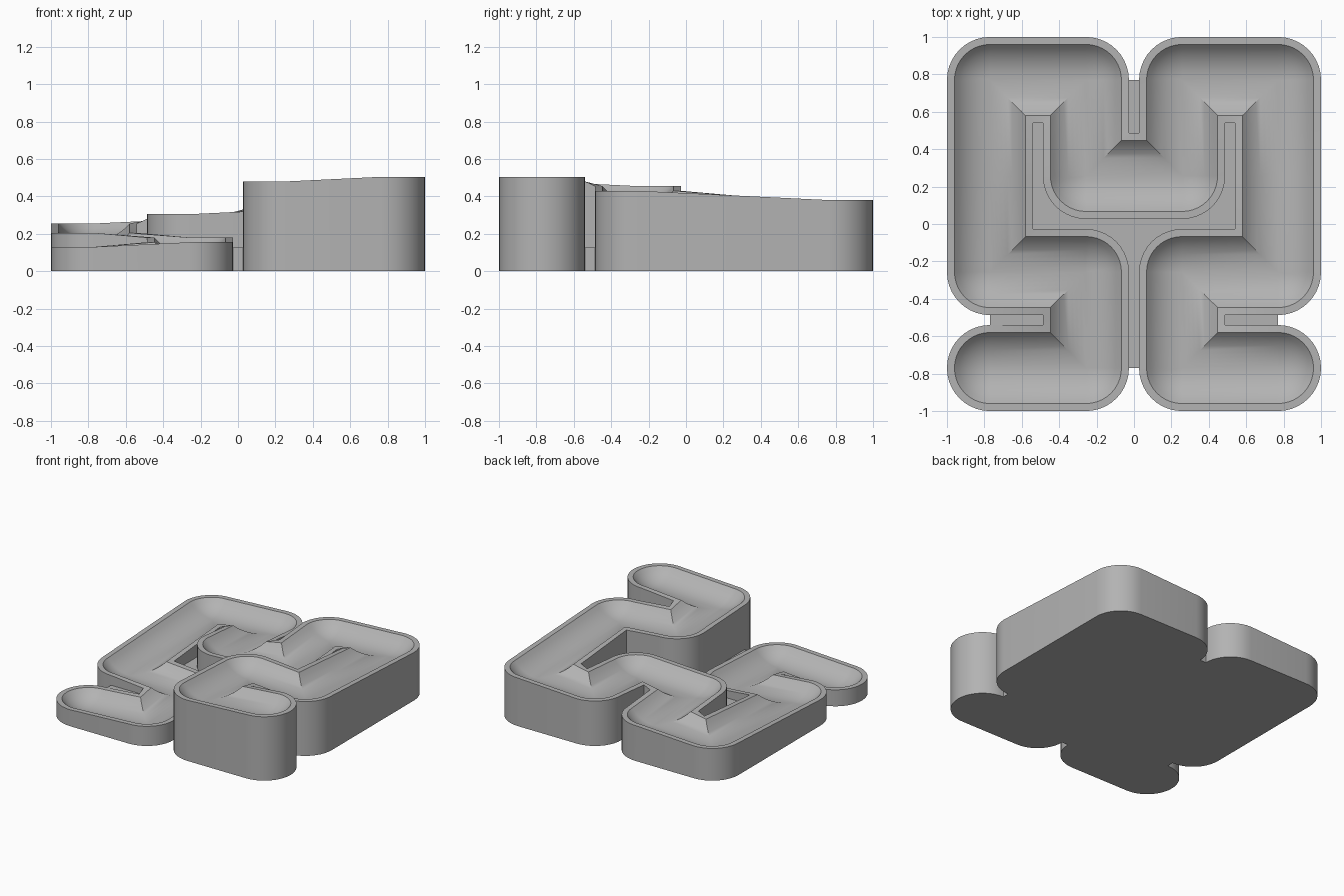
import bpy, bmesh, math
from mathutils import Vector, Matrix

if "Cube" in bpy.data.objects:
    bpy.data.objects.remove(bpy.data.objects["Cube"])

HALF = 0.23        # half width of the track
GROOVE = 0.19      # half width of the groove
DEPTH = 0.09       # groove depth
OUT, IN = 0.77, 0.257
TOP, STEP = 0.505, 0.025
ARC = 10           # steps in a quarter turn

grey = bpy.data.materials.new("plain_grey")
grey.use_nodes = True
color = (0.45, 0.45, 0.45, 1)
grey.diffuse_color = color
grey.node_tree.nodes["Principled BSDF"].inputs["Base Color"].default_value = color

# Folded track: right half from the start, mirrored for the left half
right = [(OUT, -OUT), (IN, -OUT), (IN, -IN), (OUT, -IN),
         (OUT, IN), (OUT, OUT), (IN, OUT), (IN, IN)]
nodes = [Vector(p) for p in right + [(-x, y) for x, y in reversed(right)]]


def rot(v, a):
    return Matrix.Rotation(a, 2) @ v


def stations():
    """Yield (node index, direction of +s side, direction of -s side)."""
    quarter = math.pi / 2
    last = len(nodes) - 1
    dirs = [(b - a).normalized() for a, b in zip(nodes, nodes[1:])]
    for i in range(last + 1):
        d0, d1 = dirs[max(i - 1, 0)], dirs[min(i, last - 1)]
        n0, n1 = rot(d0, quarter), rot(d1, quarter)
        turn = d0.x * d1.y - d0.y * d1.x
        if i == 0 or i == last:                     # round end cap
            steps = range(ARC, -1, -1) if i == 0 else range(ARC + 1)
            for k in steps:
                a = quarter * k / ARC * (1 if i == 0 else -1)
                yield i, rot(n0, a), -rot(-n0, -a)
        elif abs(turn) < 0.5:                       # straight
            yield i, n0, n0
        else:                                       # round outside, mitred inside
            for k in range(ARC + 1):
                arc, mitre = rot(n0, turn * quarter * k / ARC), n0 + n1
                yield (i, mitre, arc) if turn > 0 else (i, arc, mitre)


def sweep(name, profile):
    """Sweep a closed profile of (offset, height function) along the track."""
    bm = bmesh.new()
    rings = []
    for i, plus, minus in stations():
        rim = TOP - STEP * i
        ring = []
        for s, height in profile:
            p = nodes[i] + s * (plus if s > 0 else minus)
            ring.append(bm.verts.new((p.x, p.y, height(rim))))
        rings.append(ring)
    n = len(profile)
    for a, b in zip(rings, rings[1:]):
        for j in range(n):
            k = (j + 1) % n
            bm.faces.new((a[j], a[k], b[k], b[j]))
    bmesh.ops.remove_doubles(bm, verts=bm.verts, dist=1e-5)
    bmesh.ops.dissolve_degenerate(bm, edges=bm.edges, dist=1e-5)
    bmesh.ops.recalc_face_normals(bm, faces=bm.faces)
    return finish(name, bm)


def finish(name, bm):
    mesh = bpy.data.meshes.new(name)
    bm.to_mesh(mesh)
    bm.free()
    mesh.materials.append(grey)
    obj = bpy.data.objects.new(name, mesh)
    bpy.context.collection.objects.link(obj)
    return obj


def smooth(obj):
    bpy.ops.object.select_all(action='DESELECT')
    obj.select_set(True)
    bpy.context.view_layer.objects.active = obj
    bpy.ops.object.shade_smooth_by_angle(angle=math.radians(30))


def floor(rim):
    return 0.0


def level(drop):
    return lambda rim: rim - drop


# Grooved track
radius = (GROOVE ** 2 + DEPTH ** 2) / (2 * DEPTH)
profile = [(-HALF, floor), (-HALF, level(0))]
for k in range(-8, 9):
    s = GROOVE * k / 8
    profile.append((s, level(DEPTH - radius + math.sqrt(radius ** 2 - s ** 2))))
profile += [(HALF, level(0)), (HALF, floor), (0, floor)]
smooth(sweep("grooved_track", profile))

# Low web filling the gaps between the lanes
inset = HALF - 0.02
cutter = sweep("web_cutter", [(-inset, lambda r: -0.2), (-inset, lambda r: 0.8),
                              (0, lambda r: 0.8), (inset, lambda r: 0.8),
                              (inset, lambda r: -0.2), (0, lambda r: -0.2)])
cutter.hide_render = True
bm = bmesh.new()
bmesh.ops.create_cube(bm, size=1)
bmesh.ops.scale(bm, vec=(2 * OUT, 2 * OUT, 0.128), verts=bm.verts)
bmesh.ops.translate(bm, vec=(0, 0, 0.064), verts=bm.verts)
web = finish("gap_web", bm)
cut = web.modifiers.new("track_cut", 'BOOLEAN')
cut.operation = 'DIFFERENCE'
cut.solver = 'EXACT'
cut.object = cutter
bpy.ops.object.select_all(action='DESELECT')
web.select_set(True)
bpy.context.view_layer.objects.active = web
bpy.ops.object.modifier_apply(modifier=cut.name)
bpy.data.objects.remove(cutter)
